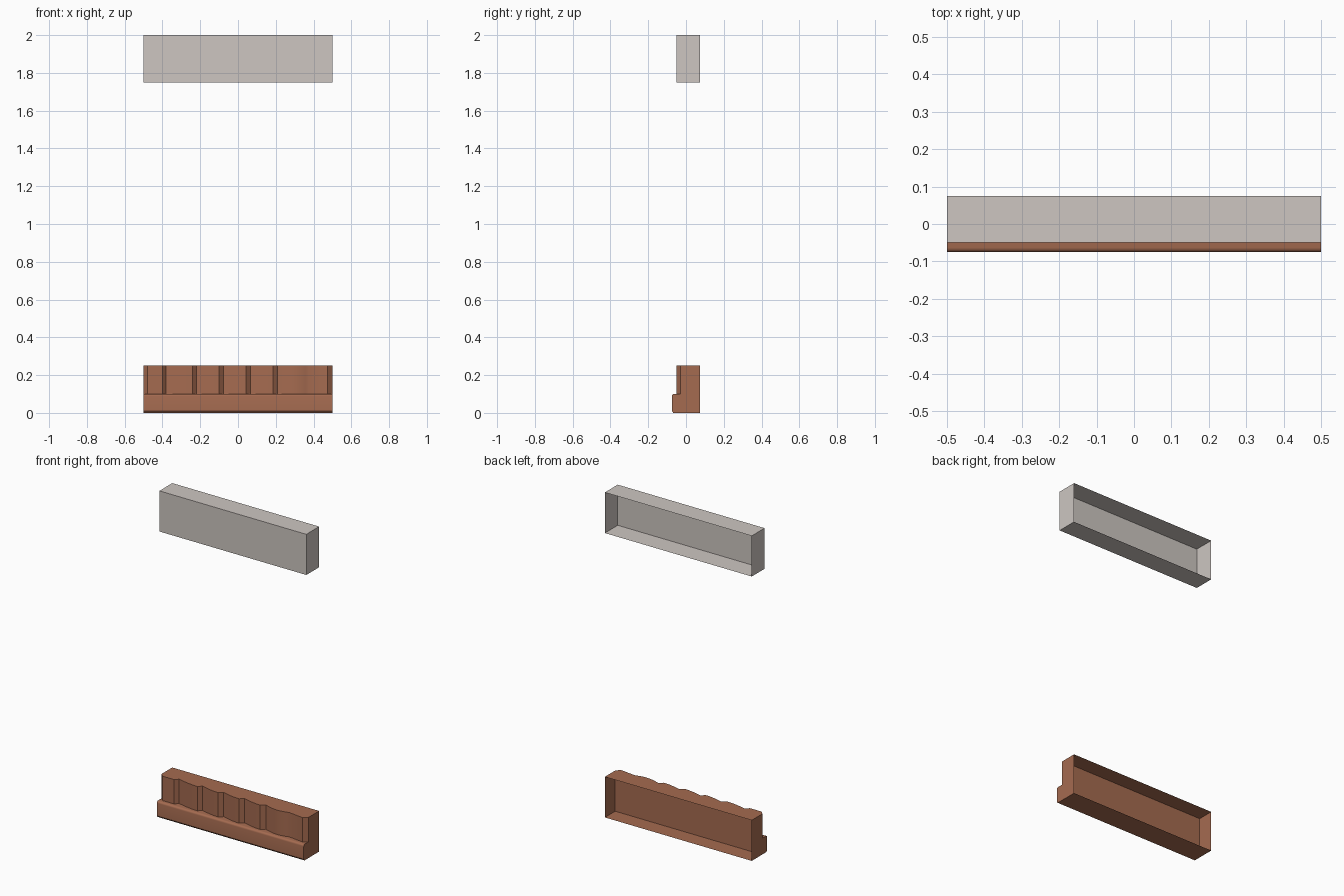
import bpy, bmesh, math
from mathutils import Vector

if "Cube" in bpy.data.objects:
    bpy.data.objects.remove(bpy.data.objects["Cube"])


def material(name, rgb):
    lin = [((c / 255 + 0.055) / 1.055) ** 2.4 for c in rgb]
    m = bpy.data.materials.new(name)
    m.diffuse_color = (*lin, 1.0)
    m.use_nodes = True
    m.node_tree.nodes["Principled BSDF"].inputs["Base Color"].default_value = m.diffuse_color
    return m


BROWN = material("terracotta brown", (165, 107, 80))
GREY = material("warm light grey", (205, 198, 193))


def prism(name, points, direction, mat, back_y):
    """Extrude a closed outline, then leave its back (at back_y) open."""
    bm = bmesh.new()
    face = bm.faces.new([bm.verts.new(p) for p in points])
    top = bmesh.ops.extrude_face_region(bm, geom=[face], use_keep_orig=True)
    moved = [g for g in top["geom"] if isinstance(g, bmesh.types.BMVert)]
    bmesh.ops.translate(bm, verts=moved, vec=Vector(direction))
    bmesh.ops.recalc_face_normals(bm, faces=bm.faces)
    back = [f for f in bm.faces if all(abs(v.co.y - back_y) < 1e-5 for v in f.verts)]
    bmesh.ops.delete(bm, geom=back, context="FACES")
    me = bpy.data.meshes.new(name)
    bm.to_mesh(me)
    bm.free()
    me.materials.append(mat)
    ob = bpy.data.objects.new(name, me)
    bpy.context.collection.objects.link(ob)
    return ob


def open_box(name, y0, y1, z0, z1, mat):
    pts = [(-0.5, y0, z0), (0.5, y0, z0), (0.5, y1, z0), (-0.5, y1, z0)]
    return prism(name, pts, (0, 0, z1 - z0), mat, y1)


# Plain upper block and lower block, both open at the back
open_box("upper_block", -0.05, 0.075, 1.75, 2.0, GREY)
open_box("lower_block", -0.025, 0.075, 0.0, 0.25, BROWN)

# Skirting strip with rounded top edge and small bottom chamfer
trim = [(-0.025, 0), (-0.067, 0), (-0.075, 0.01), (-0.075, 0.088)]
trim += [(-0.063 - 0.012 * math.cos(a), 0.088 + 0.012 * math.sin(a))
         for a in (math.pi / 8 * i for i in range(1, 5))]
trim += [(-0.025, 0.1)]
prism("skirting_strip", [(-0.5, y, z) for y, z in trim], (1, 0, 0), BROWN, -0.025)

# Row of lobes: each swells forward, then drops back at a short chamfer
FRONT, RECESS = -0.05, -0.029
outline = [(-0.5, -0.025), (-0.5, RECESS), (-0.48, FRONT), (-0.40, FRONT)]
starts = [-0.38, -0.22, -0.077, 0.065]
ends = [-0.242, -0.10, 0.042, 0.185]
for a, b in zip(starts, ends):
    for i in range(7):
        t = i / 6
        outline.append((a + (b - a) * t,
                        RECESS + (FRONT - RECESS) * math.sin(t * math.pi / 2)))
# last full lobe curves back to a crease, followed by the end lobe
for i in range(11):
    t = i / 10
    outline.append((0.21 + 0.165 * t,
                    RECESS + (FRONT - RECESS) * math.sin(t * math.pi * 0.85 + 0.05)))
outline += [(0.475, FRONT), (0.5, RECESS), (0.5, -0.025)]
lobes = prism("front_lobes", [(x, y, 0.1) for x, y in outline], (0, 0, 0.15), BROWN, -0.025)

# Smooth the curved parts, keep edges sharp
for ob in (lobes, bpy.data.objects["skirting_strip"]):
    bpy.ops.object.select_all(action="DESELECT")
    ob.select_set(True)
    bpy.context.view_layer.objects.active = ob
    bpy.ops.object.shade_smooth_by_angle(angle=math.radians(25))
